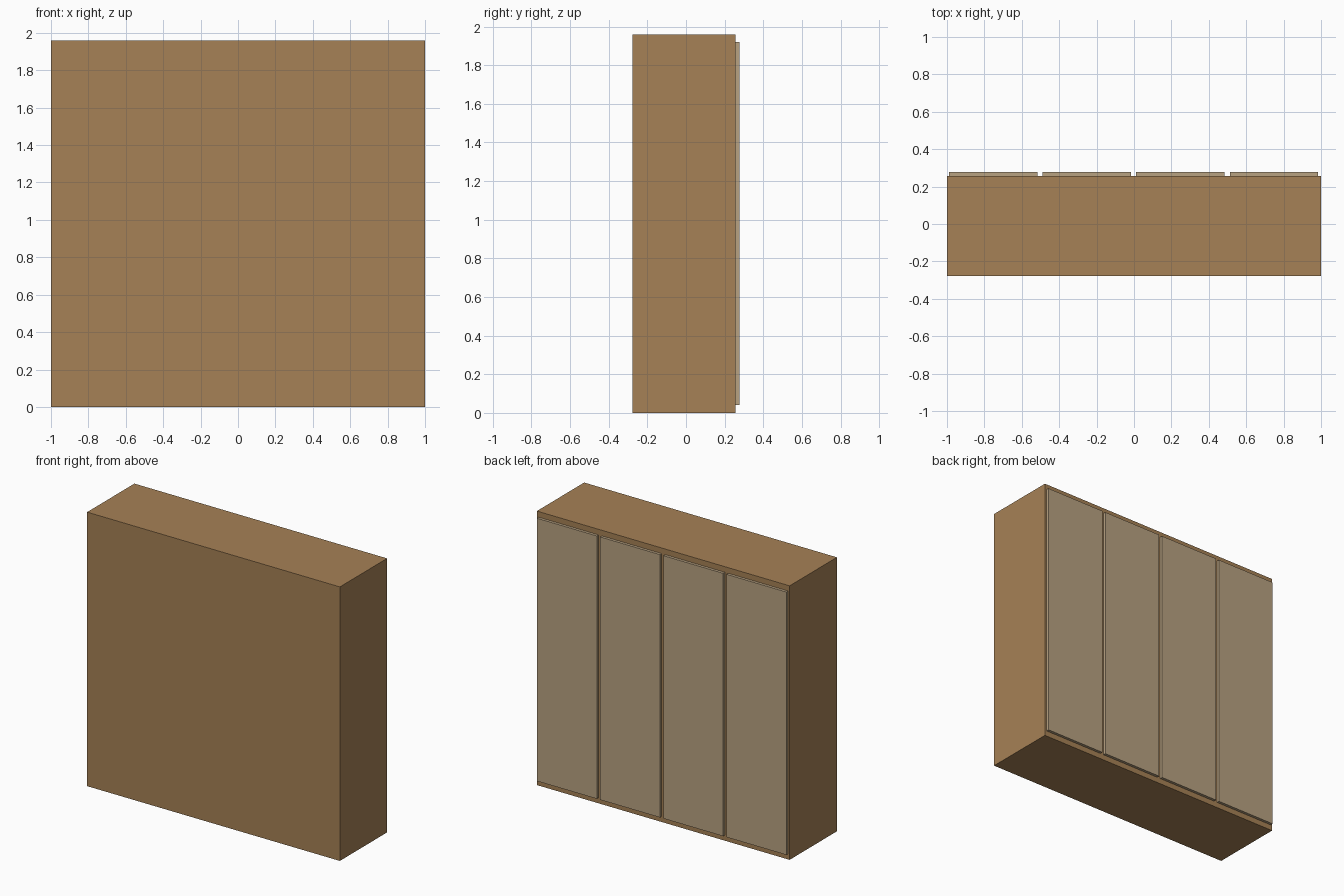
import bpy

if "Cube" in bpy.data.objects:
    bpy.data.objects.remove(bpy.data.objects["Cube"])


def material(name, rgb):
    m = bpy.data.materials.new(name)
    m.diffuse_color = (*rgb, 1.0)
    m.use_nodes = True
    m.node_tree.nodes["Principled BSDF"].inputs["Base Color"].default_value = m.diffuse_color
    return m


def box(name, lo, hi, mat):
    """Axis-aligned box between two corners."""
    centre = [(a + b) / 2 for a, b in zip(lo, hi)]
    bpy.ops.mesh.primitive_cube_add(size=1, location=centre)
    ob = bpy.context.object
    ob.name = name
    ob.scale = [b - a for a, b in zip(lo, hi)]
    bpy.ops.object.transform_apply(location=False, rotation=False, scale=True)
    ob.data.materials.append(mat)
    return ob


wood = material("wood", (0.38, 0.22, 0.092))
pale_wood = material("pale_wood", (0.48, 0.36, 0.22))

HEIGHT, BACK, FACE, DOOR_FACE = 1.96, -0.277, 0.257, 0.277

# Wardrobe carcass
box("carcass", (-1, BACK, 0), (1, FACE, HEIGHT), wood)

# Four flat doors standing proud of the +y face
PITCH, WIDTH, START = 0.5, 0.473, -0.988
for i in range(4):
    x = START + i * PITCH
    box(f"door_{i + 1}", (x, FACE, 0.04), (x + WIDTH, DOOR_FACE, 1.92), pale_wood)
